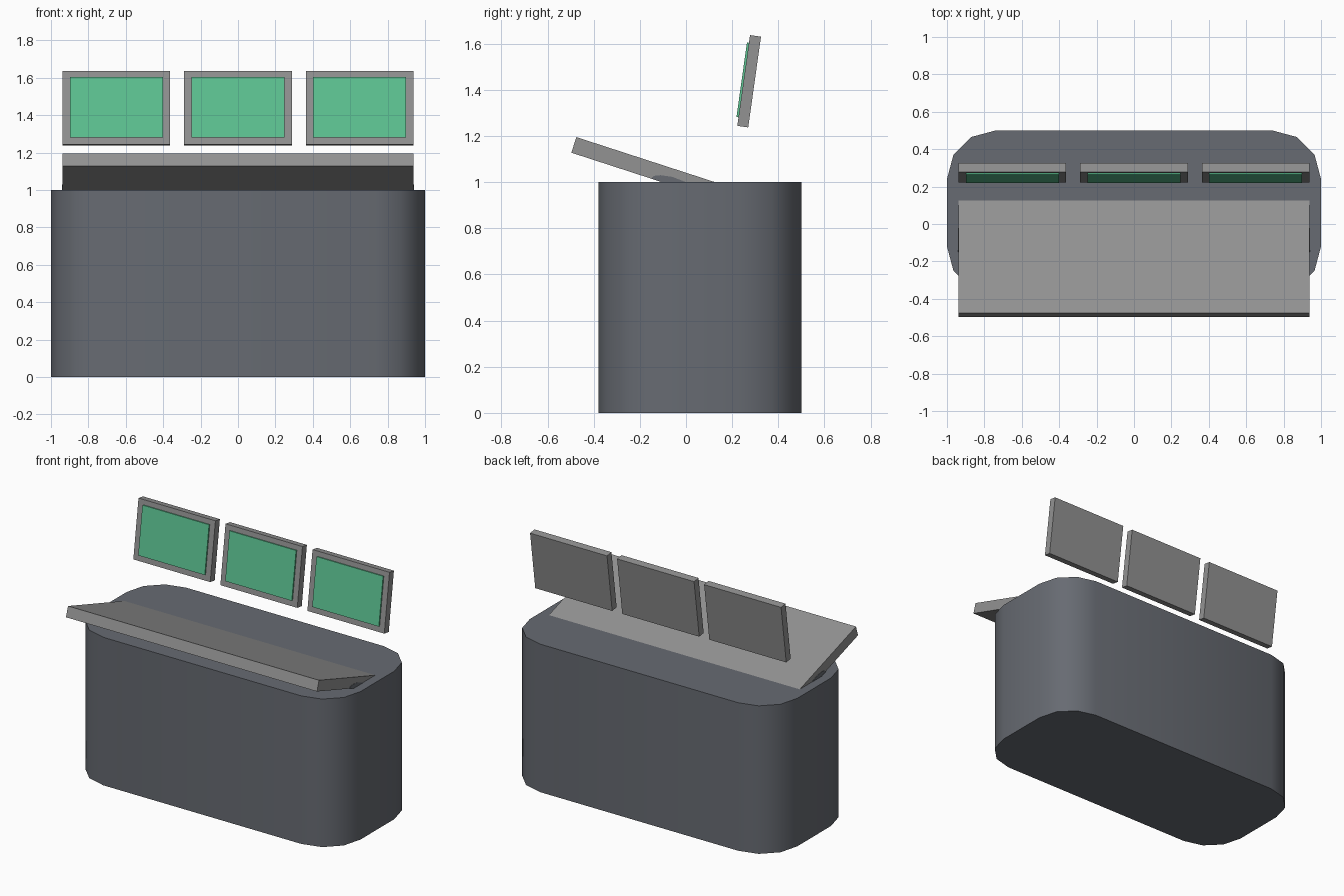
import bpy, bmesh, math
from mathutils import Matrix

if "Cube" in bpy.data.objects:
    bpy.data.objects.remove(bpy.data.objects["Cube"])


def material(name, rgb):
    m = bpy.data.materials.new(name)
    m.diffuse_color = (*rgb, 1.0)
    m.use_nodes = True
    m.node_tree.nodes["Principled BSDF"].inputs["Base Color"].default_value = m.diffuse_color
    return m


BODY = material("slate grey", (0.135, 0.146, 0.168))
GREY = material("mid grey", (0.29, 0.29, 0.29))
GREEN = material("screen green", (0.11, 0.55, 0.29))


def prism(name, base, offset, mat):
    """Extrude a flat polygon along an offset into a closed solid."""
    bm = bmesh.new()
    face = bm.faces.new([bm.verts.new(p) for p in base])
    ext = bmesh.ops.extrude_face_region(bm, geom=[face])
    verts = [g for g in ext["geom"] if isinstance(g, bmesh.types.BMVert)]
    bmesh.ops.translate(bm, verts=verts, vec=offset)
    bmesh.ops.recalc_face_normals(bm, faces=bm.faces)
    me = bpy.data.meshes.new(name)
    bm.to_mesh(me)
    bm.free()
    me.materials.append(mat)
    ob = bpy.data.objects.new(name, me)
    bpy.context.collection.objects.link(ob)
    return ob


def box(name, size, matrix, mat):
    w, d, h = (s / 2 for s in size)
    base = [(-w, -d, -h), (w, -d, -h), (w, d, -h), (-w, d, -h)]
    ob = prism(name, base, (0, 0, 2 * h), mat)
    ob.data.transform(matrix)
    return ob


# Desk body: rounded rectangle with three segments per corner
R = 0.26
outline = []
for i, (cx, cy) in enumerate([(0.74, 0.24), (-0.74, 0.24), (-0.74, -0.12), (0.74, -0.12)]):
    for k in range(4):
        a = math.radians(90 * i + 30 * k)
        outline.append((cx + R * math.cos(a), cy + R * math.sin(a), 0))
body = prism("desk_body", outline, (0, 0, 1.0), BODY)
bpy.context.view_layer.objects.active = body
body.select_set(True)
bpy.ops.object.shade_smooth_by_angle(angle=math.radians(40))
body.select_set(False)

# Sloping control panel, its rear edge sunk into the desk top
HALF = 0.938
s, c = math.sin(math.radians(18)), math.cos(math.radians(18))
y0, z0, length, thick = -0.475, 1.195, 0.66, 0.071
profile = [(y0, z0), (y0 + length * c, z0 - length * s),
           (y0 + length * c - thick * s, z0 - length * s - thick * c),
           (y0 - thick * s, z0 - thick * c)]
prism("control_panel", [(-HALF, y, z) for y, z in profile], (2 * HALF, 0, 0), GREY)

# Thin dark patches where the panel ends meet the desk
patch = [(-0.15, 1.015), (-0.14, 1.027), (-0.11, 1.03), (-0.06, 1.023), (0.0, 1.0), (-0.106, 1.0)]
for side, x in (("left", -HALF - 0.002), ("right", HALF)):
    prism("panel_end_" + side, [(x, y, z) for y, z in patch], (0.002, 0, 0), BODY)

# Three floating monitors, leaning back
for label, x in (("left", -0.6505), ("middle", 0.0), ("right", 0.6505)):
    place = Matrix.Translation((x, 0.2735, 1.437)) @ Matrix.Rotation(math.radians(-8), 4, 'X')
    box("monitor_frame_" + label, (0.575, 0.048, 0.397), place, GREY)
    box("monitor_screen_" + label, (0.498, 0.009, 0.326),
        place @ Matrix.Translation((0, -0.0282, 0.002)), GREEN)
